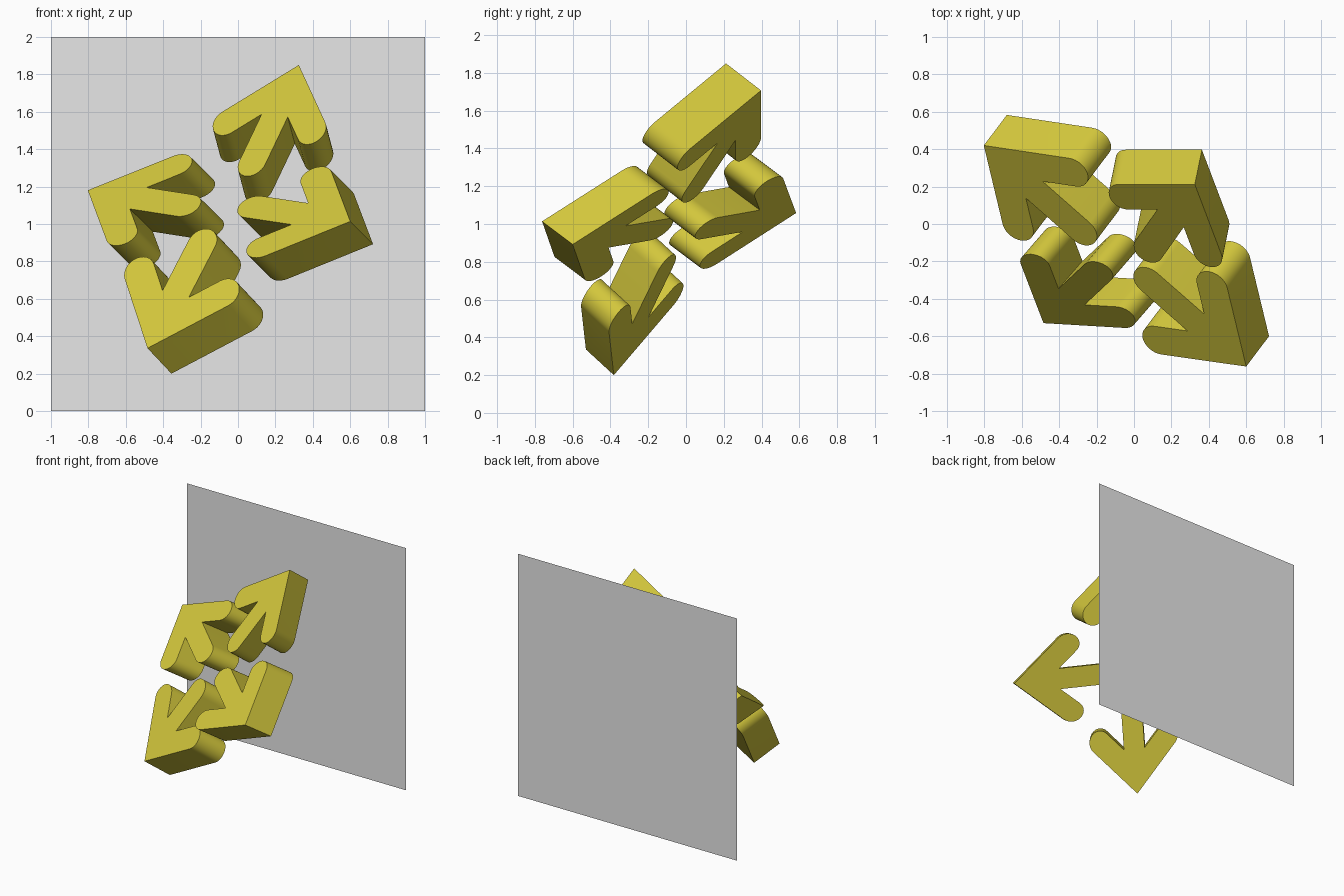
import bpy, bmesh
from math import pi, cos, sin, radians
from mathutils import Vector

if "Cube" in bpy.data.objects:
    bpy.data.objects.remove(bpy.data.objects["Cube"])


def material(name, rgb):
    m = bpy.data.materials.new(name)
    m.diffuse_color = (*rgb, 1)
    m.use_nodes = True
    m.node_tree.nodes["Principled BSDF"].inputs["Base Color"].default_value = m.diffuse_color
    return m


YELLOW = material("mustard_yellow", (0.65, 0.57, 0.045))
GREY = material("light_grey", (0.8, 0.8, 0.8))

W, ARM, SHAFT = 0.34, 0.95, 0.89      # stroke width, arm length, shaft length
NOTCH = W + W / 2 * 2 ** 0.5


def cap(cu, cv, start, n=16):
    """Half-round stroke end, counter-clockwise from the start angle."""
    return [(cu + W / 2 * cos(start + pi * i / n), cv + W / 2 * sin(start + pi * i / n))
            for i in range(n + 1)]


# arrow outline: pointed tip at the origin, two round arms and a diagonal shaft
PROFILE = ([(0, 0)] + cap(ARM, W / 2, -pi / 2) + [(NOTCH, W)]
           + cap(SHAFT, SHAFT, -pi / 4) + [(W, NOTCH)] + cap(W / 2, ARM, 0))


def finish(name, bm, mat):
    mesh = bpy.data.meshes.new(name)
    bm.to_mesh(mesh)
    bm.free()
    mesh.materials.append(mat)
    obj = bpy.data.objects.new(name, mesh)
    bpy.context.collection.objects.link(obj)
    return obj


def arrow(name, tip, a, b, depth):
    """Solid arrow: outline in the plane of a and b, pushed back along depth."""
    tip, a, b, depth = map(Vector, (tip, a, b, depth))
    bm = bmesh.new()
    face = bm.faces.new([bm.verts.new(tip + a * u + b * v) for u, v in PROFILE])
    out = bmesh.ops.extrude_face_region(bm, geom=[face], use_keep_orig=True)
    moved = [g for g in out["geom"] if isinstance(g, bmesh.types.BMVert)]
    bmesh.ops.translate(bm, verts=moved, vec=depth)
    bmesh.ops.recalc_face_normals(bm, faces=bm.faces)
    obj = finish(name, bm, YELLOW)
    bpy.ops.object.select_all(action='DESELECT')
    obj.select_set(True)
    bpy.context.view_layer.objects.active = obj
    bpy.ops.object.shade_smooth_by_angle(angle=radians(30))


# four arrows pointing outwards
arrow("top_arrow", (0.325, 0.212, 1.85), (-0.43, 0, -0.263), (0.15, -0.395, -0.325),
      (0.038, 0.185, -0.143))
arrow("left_arrow", (-0.803, 0.42, 1.18), (0.48, -0.072, 0.193), (0.106, -0.443, -0.284),
      (0.123, 0.163, -0.122))
arrow("bottom_arrow", (-0.484, -0.53, 0.336), (0.455, -0.027, 0.24), (-0.128, 0.333, 0.39),
      (0.128, 0.148, -0.136))
arrow("right_arrow", (0.60, -0.762, 1.014), (-0.478, 0.068, -0.194), (-0.107, 0.443, 0.282),
      (0.122, 0.162, -0.122))

# flat square backdrop behind the arrows
bm = bmesh.new()
bm.faces.new([bm.verts.new((x, 0.762, z)) for x, z in ((-1, 0), (1, 0), (1, 2), (-1, 2))])
finish("back_panel", bm, GREY)
